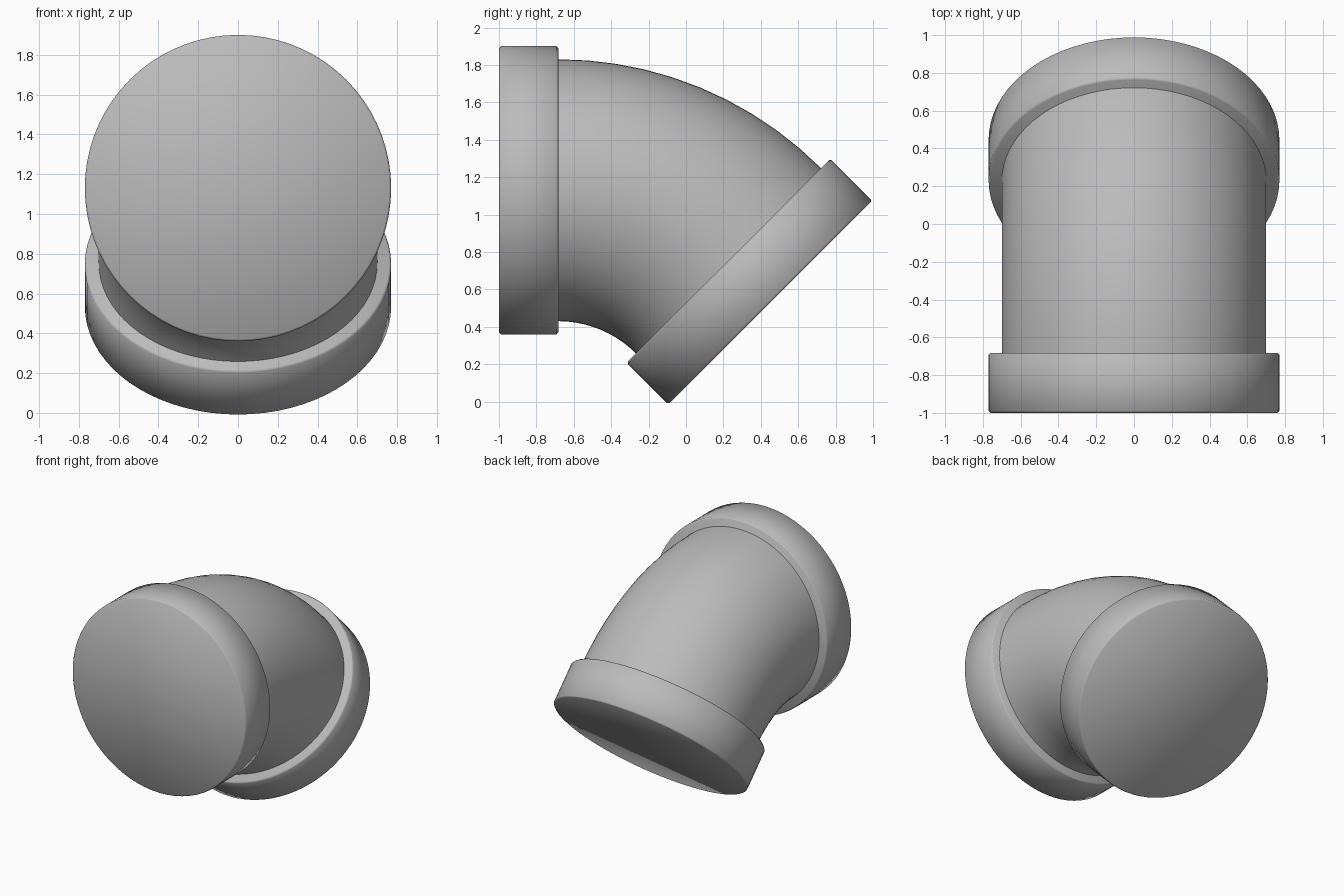
import bpy, bmesh, math
from mathutils import Vector

cube = bpy.data.objects.get("Cube")
if cube:
    bpy.data.objects.remove(cube, do_unlink=True)

SIDES = 72
PIPE_R, COLLAR_R, COLLAR_LEN, ROUND = 0.70, 0.77, 0.317, 0.01
BEND_R, BEND = 1.286, math.radians(45)
PIVOT = Vector((0, -0.683, 1.13 - BEND_R))

grey = bpy.data.materials.new("plain grey")
grey.use_nodes = True
colour = (0.5, 0.5, 0.5, 1)
grey.diffuse_color = colour
grey.node_tree.nodes["Principled BSDF"].inputs["Base Color"].default_value = colour


def station(angle, offset=0.0):
    """Centre and outward axis of the elbow's cross-section at a bend angle."""
    out = Vector((0, math.sin(angle), math.cos(angle)))
    along = Vector((0, math.cos(angle), -math.sin(angle)))
    return PIVOT + out * BEND_R + along * offset, out


def loft(name, rings, caps):
    """Skin a list of (centre, outward axis, radius) circles."""
    bm = bmesh.new()
    loops = []
    for centre, out, radius in rings:
        loops.append([bm.verts.new(centre + radius * (
            Vector((1, 0, 0)) * math.cos(i * math.tau / SIDES)
            + out * math.sin(i * math.tau / SIDES))) for i in range(SIDES)])
    for a, b in zip(loops, loops[1:]):
        for i in range(SIDES):
            j = (i + 1) % SIDES
            bm.faces.new((a[i], a[j], b[j], b[i]))
    if caps:
        bm.faces.new(loops[0])
        bm.faces.new(loops[-1])
    bmesh.ops.recalc_face_normals(bm, faces=bm.faces)
    mesh = bpy.data.meshes.new(name)
    bm.to_mesh(mesh)
    bm.free()
    mesh.materials.append(grey)
    obj = bpy.data.objects.new(name, mesh)
    bpy.context.collection.objects.link(obj)
    bpy.ops.object.select_all(action='DESELECT')
    obj.select_set(True)
    bpy.context.view_layer.objects.active = obj
    bpy.ops.object.shade_smooth_by_angle(angle=math.radians(50))
    return obj


# Curved pipe, running slightly into both collars
steps = 10
bend = [(*station(BEND * k / steps), PIPE_R) for k in range(steps + 1)]
loft("elbow_pipe", [(*station(0, -0.1), PIPE_R)] + bend
     + [(*station(BEND, 0.1), PIPE_R)], True)

# Collars with softly rounded rims
for name, angle, side in (("front_collar", 0, -1), ("lower_collar", BEND, 1)):
    profile = [(0, COLLAR_R - ROUND), (ROUND, COLLAR_R),
               (COLLAR_LEN - ROUND, COLLAR_R), (COLLAR_LEN, COLLAR_R - ROUND)]
    loft(name, [(*station(angle, side * d), r) for d, r in profile], True)
